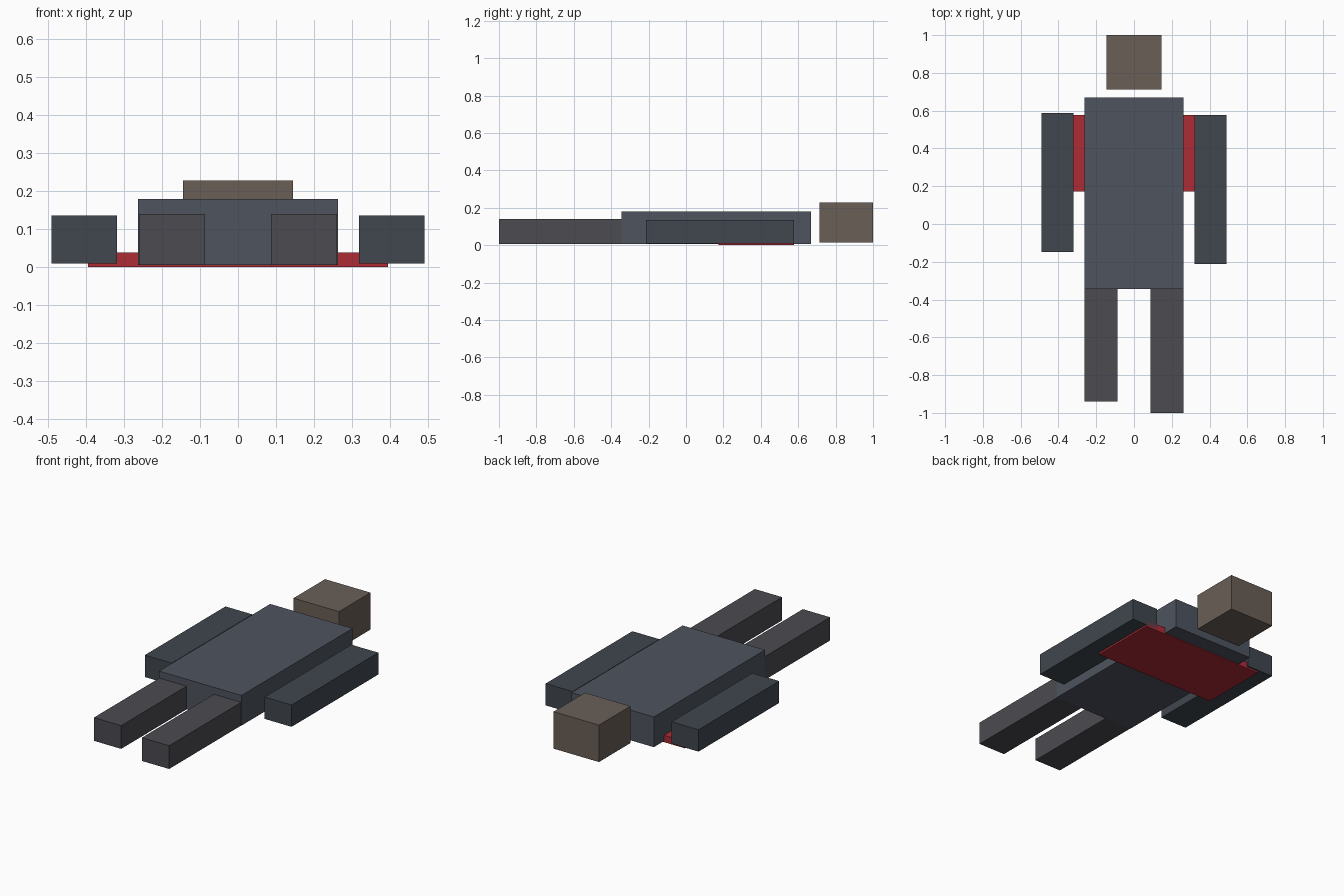
import bpy
import bmesh
from mathutils import Vector

if "Cube" in bpy.data.objects:
    bpy.data.objects.remove(bpy.data.objects["Cube"])


def material(name, rgb):
    m = bpy.data.materials.new(name)
    m.diffuse_color = (*rgb, 1)
    m.use_nodes = True
    m.node_tree.nodes["Principled BSDF"].inputs["Base Color"].default_value = m.diffuse_color
    return m


def box(name, low, high, mat):
    """Axis-aligned box between two opposite corners."""
    low, high = Vector(low), Vector(high)
    bm = bmesh.new()
    bmesh.ops.create_cube(bm, size=1)
    bmesh.ops.scale(bm, vec=high - low, verts=bm.verts)
    mesh = bpy.data.meshes.new(name)
    bm.to_mesh(mesh)
    bm.free()
    mesh.materials.append(mat)
    obj = bpy.data.objects.new(name, mesh)
    obj.location = (low + high) / 2
    bpy.context.collection.objects.link(obj)
    return obj


jacket = material("jacket", (0.076, 0.088, 0.114))
sleeve = material("sleeve", (0.051, 0.063, 0.078))
trousers = material("trousers", (0.07, 0.069, 0.082))
skin = material("skin", (0.144, 0.114, 0.095))
red = material("red", (0.42, 0.025, 0.037))

# Lying body
box("torso", (-0.263, -0.344, 0.006), (0.263, 0.669, 0.18), jacket)
box("head", (-0.145, 0.713, 0.015), (0.145, 1.0, 0.228), skin)

# Limbs of uneven length: side, far end, near end
for label, side, y0, y1 in (("left", -1, -0.148, 0.587), ("right", 1, -0.213, 0.577)):
    x = sorted((side * 0.319, side * 0.491))
    box(label + "_arm", (x[0], y0, 0.01), (x[1], y1, 0.136), sleeve)
for label, side, y0, y1 in (("left", -1, -0.94, -0.34), ("right", 1, -1.0, -0.3)):
    x = sorted((side * 0.087, side * 0.261))
    box(label + "_leg", (x[0], y0, 0.006), (x[1], y1, 0.14), trousers)

# Red slab under the chest
box("red_slab", (-0.396, 0.173, 0.0), (0.396, 0.577, 0.039), red)
